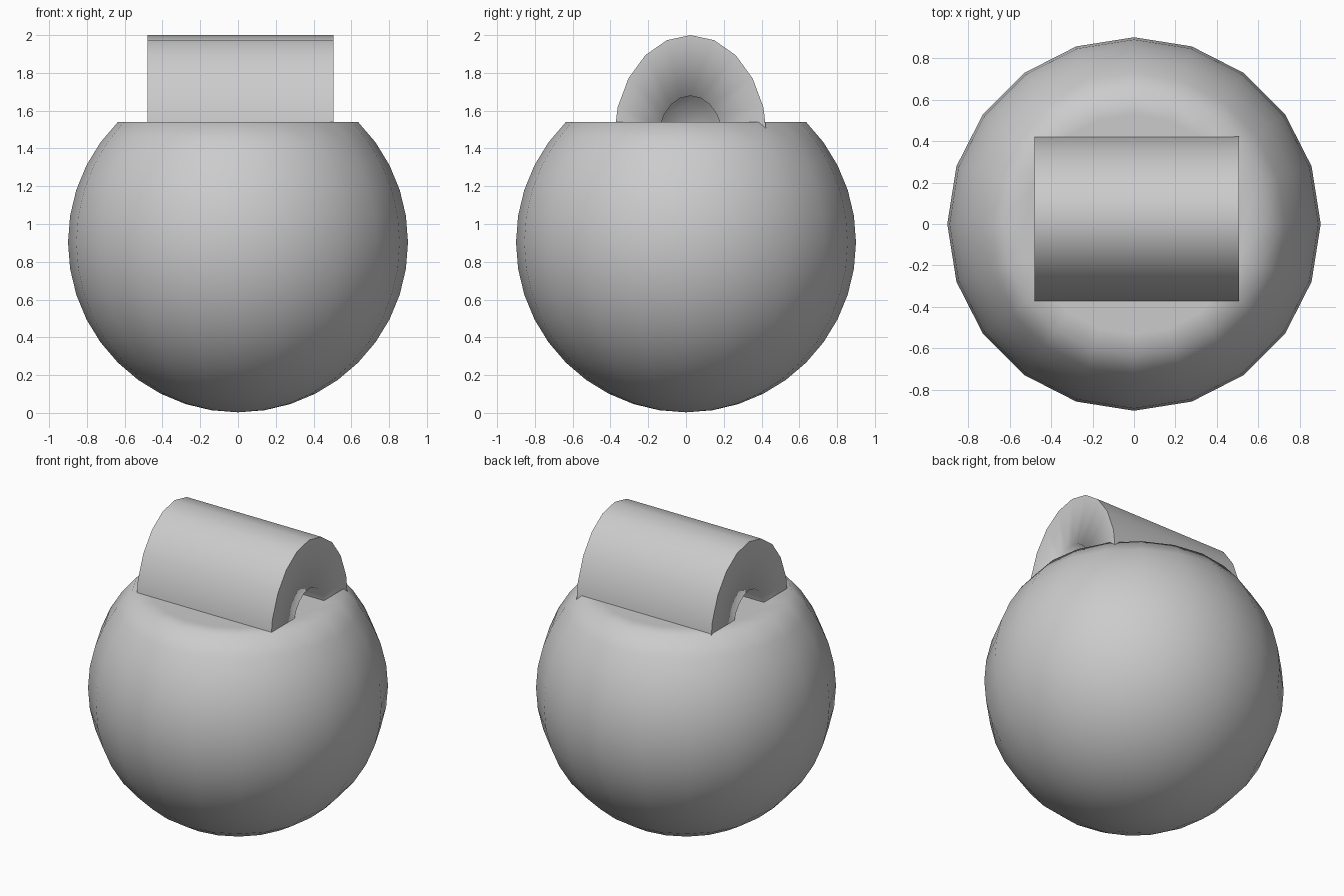
import bpy, bmesh, math

if "Cube" in bpy.data.objects:
    bpy.data.objects.remove(bpy.data.objects["Cube"])

SIDES = 20


def make_object(name, bm):
    bmesh.ops.recalc_face_normals(bm, faces=bm.faces)
    for f in bm.faces:
        f.smooth = True
    mesh = bpy.data.meshes.new(name)
    bm.to_mesh(mesh)
    bm.free()
    obj = bpy.data.objects.new(name, mesh)
    bpy.context.collection.objects.link(obj)
    return obj


# Round body: a sphere with its upper rings flattened to a soft-edged disc
bm = bmesh.new()
bmesh.ops.create_uvsphere(bm, u_segments=SIDES, v_segments=20, radius=0.9)
flat = 0.9 * math.sin(math.radians(45))
for v in bm.verts:
    v.co.z = min(v.co.z, flat) + 0.903
make_object("round_body", bm)

# Oval roller sunk into the flat top, with a recess in each end
CX, CY, CZ = 0.0125, 0.024, 1.446
HALF, RY, RZ = 0.4925, 0.406, 0.554
HOLE, DEPTH = 0.42, 0.32
bm = bmesh.new()


def ring(x, s):
    return [bm.verts.new((CX + x,
                          CY + s * RY * math.sin(2 * math.pi * i / SIDES),
                          CZ + s * RZ * math.cos(2 * math.pi * i / SIDES)))
            for i in range(SIDES)]


profile = [(HALF - DEPTH, HOLE), (HALF, HOLE), (HALF, 1.0),
           (-HALF, 1.0), (-HALF, HOLE), (DEPTH - HALF, HOLE)]
rings = [ring(x, s) for x, s in profile]
for a, b in zip(rings, rings[1:]):
    for i in range(SIDES):
        j = (i + 1) % SIDES
        bm.faces.new((a[i], a[j], b[j], b[i]))
bm.faces.new(rings[0])
bm.faces.new(rings[-1])
# Only the outer rims stay crisp
for r in (rings[2], rings[3]):
    for i in range(SIDES):
        bm.edges.get((r[i], r[(i + 1) % SIDES])).smooth = False
make_object("top_roller", bm)
